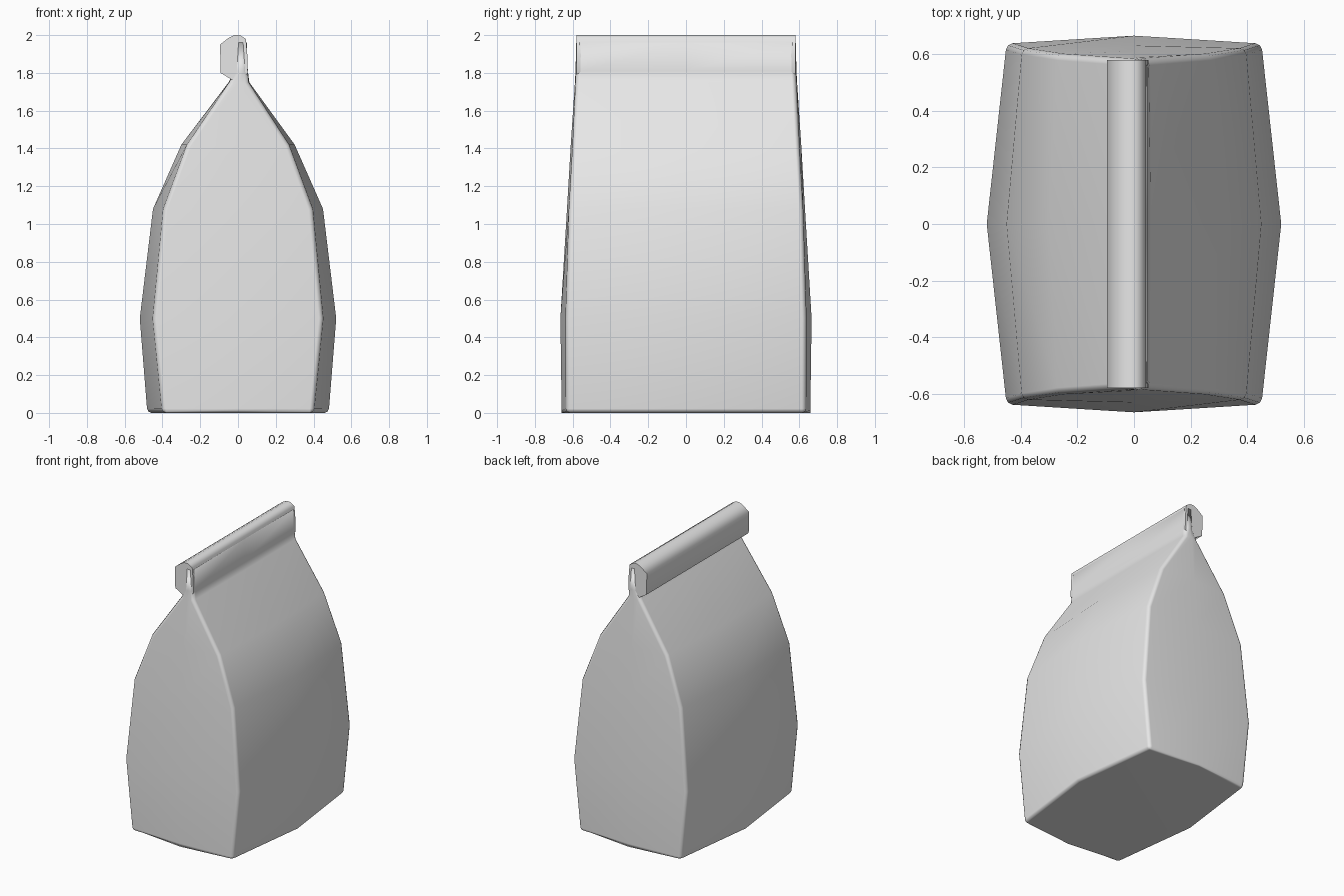
import bpy, bmesh

# Remove the default cube only
cube = bpy.data.objects.get("Cube")
if cube:
    bpy.data.objects.remove(cube)

paper = bpy.data.materials.new("light grey paper")
paper.use_nodes = True
GREY = (0.8, 0.8, 0.8, 1)
paper.diffuse_color = GREY
paper.node_tree.nodes["Principled BSDF"].inputs["Base Color"].default_value = GREY


def finish(bm, name):
    bmesh.ops.recalc_face_normals(bm, faces=bm.faces[:])
    for f in bm.faces:
        f.smooth = True
    mesh = bpy.data.meshes.new(name)
    bm.to_mesh(mesh)
    bm.free()
    mesh.materials.append(paper)
    ob = bpy.data.objects.new(name, mesh)
    bpy.context.collection.objects.link(ob)
    weighted = ob.modifiers.new("even shading", 'WEIGHTED_NORMAL')
    weighted.keep_sharp = True
    return ob


# Bag body: stacked rings, bulging at the middle of every wall
# height, x shift, corner x, middle x, corner y, middle y
levels = [
    (0.00, 0, 0.40, 0.48, 0.635, 0.658),
    (0.50, 0, 0.45, 0.52, 0.637, 0.665),
    (1.08, 0, 0.395, 0.45, 0.62, 0.63),
    (1.42, 0, 0.27, 0.30, 0.60, 0.61),
    (1.75, 0.005, 0.052, 0.055, 0.583, 0.588),
    (1.81, 0.016, 0.036, 0.036, 0.580, 0.585),
    (1.96, 0.015, 0.032, 0.032, 0.578, 0.581),
]
bm = bmesh.new()
rings = []
for z, s, cx, mx, cy, my in levels:
    outline = [(cx, -cy), (mx, 0), (cx, cy), (0, my),
               (-cx, cy), (-mx, 0), (-cx, -cy), (0, -my)]
    rings.append([bm.verts.new((x + s, y, z)) for x, y in outline])
for low, high in zip(rings, rings[1:]):
    for i in range(8):
        j = (i + 1) % 8
        bm.faces.new((low[i], low[j], high[j], high[i]))
bm.faces.new(rings[0][::-1])
bm.faces.new(rings[-1])

# Soften the four upright corners and the base rim
corners = [bm.edges.get((a[i], b[i])) for a, b in zip(rings, rings[1:]) for i in range(0, 8, 2)]
rim = [bm.edges.get((rings[0][i], rings[0][(i + 1) % 8])) for i in range(8)]
bmesh.ops.bevel(bm, geom=corners + rim, offset=0.022, segments=2,
                profile=0.5, affect='EDGES', clamp_overlap=True)
finish(bm, "bag_body")

# Rolled top: profile swept along the bag's length
profile = [(-0.035, 1.765), (-0.092, 1.80), (-0.095, 1.95), (-0.05, 1.985),
           (-0.02, 2.0), (0.01, 2.0), (0.042, 1.98), (0.049, 1.90),
           (0.052, 1.80), (0.02, 1.77)]
bm = bmesh.new()
ends = [[bm.verts.new((x, y, z)) for x, z in profile] for y in (-0.579, 0.579)]
for i in range(len(profile)):
    j = (i + 1) % len(profile)
    bm.faces.new((ends[0][i], ends[0][j], ends[1][j], ends[1][i]))
caps = [bm.faces.new(ends[0]), bm.faces.new(ends[1][::-1])]
for cap in caps:
    for e in cap.edges:
        e.smooth = False
finish(bm, "folded_top")
